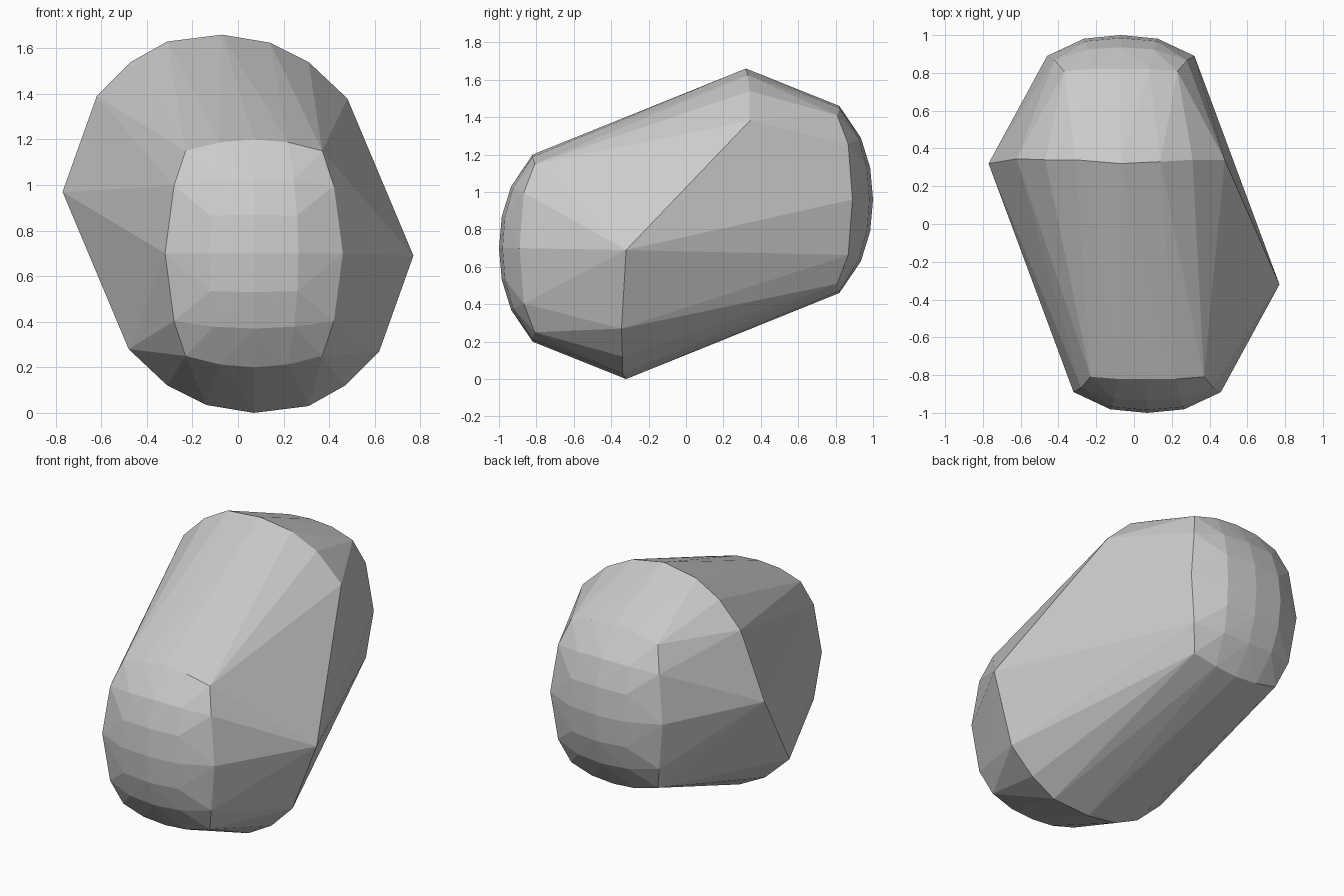
import bpy, bmesh
from mathutils import Vector

if "Cube" in bpy.data.objects:
    bpy.data.objects.remove(bpy.data.objects["Cube"])

CENTRE = Vector((0, 0, 0.83))   # the boulder is point-symmetric about this

# lower girdle: the wide arc of corners around the belly (x, y, z)
girdle = [(-0.48, -0.34, 0.28), (-0.31, -0.34, 0.12), (-0.14, -0.33, 0.035),
          (0.07, -0.32, 0.0), (0.31, -0.34, 0.03), (0.47, -0.34, 0.12),
          (0.62, -0.345, 0.27), (0.77, -0.32, 0.69)]


def cap_points():
    """Domed front end: a bulging patch of rows (s) and columns (t)."""
    pts = []
    for s in (-0.5, -0.33, -0.17, 0, 0.17, 0.33, 0.5):
        half = 0.39 - 0.36 * s * s
        for t in (-1, -0.5, 0, 0.5, 1):
            if abs(t) == 1 and abs(s) == 0.17:
                continue            # the outer rim has fewer corners
            dx = t * half
            dz = s * (1 - 0.1 * t * t)
            y = -1 + 0.42 * dx**2 + 2 * dx**4 + 0.5 * dz**2 + 0.88 * dz**4
            pts.append((0.07 + dx, y, 0.70 + dz))
    return pts


# front half, then its point reflection for the back half
half_points = [Vector(p) for p in girdle + cap_points()]
points = half_points + [2 * CENTRE - p for p in half_points]

# faceted convex skin
bm = bmesh.new()
for p in points:
    bm.verts.new(p)
hull = bmesh.ops.convex_hull(bm, input=bm.verts[:], use_existing_faces=False)
loose = [v for v in bm.verts if not v.link_faces]
bmesh.ops.delete(bm, geom=loose, context='VERTS')
bmesh.ops.recalc_face_normals(bm, faces=bm.faces[:])

mesh = bpy.data.meshes.new("boulder")
bm.to_mesh(mesh)
bm.free()
boulder = bpy.data.objects.new("boulder", mesh)
bpy.context.collection.objects.link(boulder)
